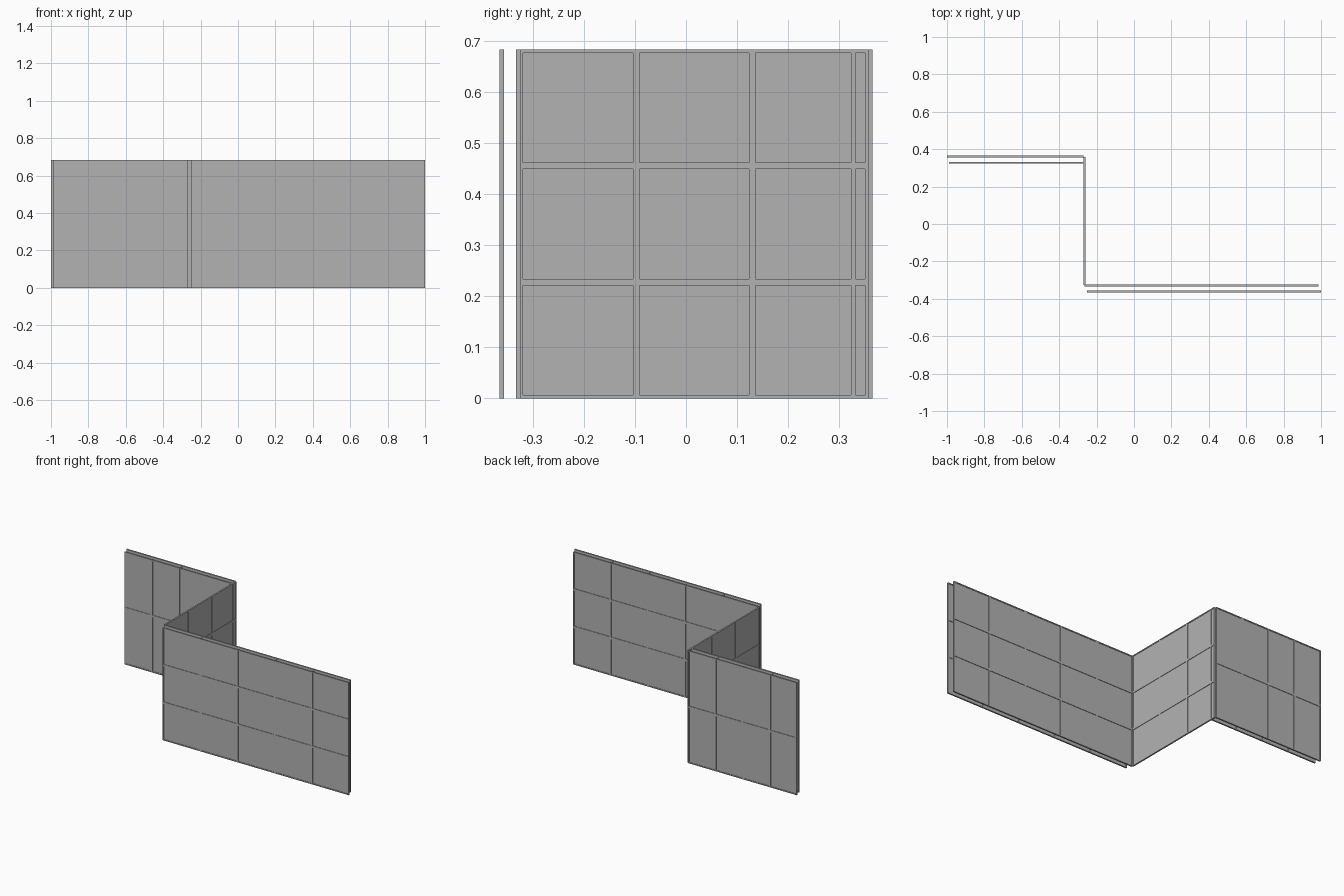
import bpy
import bmesh
from math import pi
from mathutils import Matrix

cube = bpy.data.objects.get("Cube")
if cube:
    bpy.data.objects.remove(cube, do_unlink=True)

HEIGHT = 0.683
FRAME_DEPTH = 0.009
PANE_DEPTH = 0.003
BAR_HALF = 0.009   # half the width of a bar between two panes

grey = bpy.data.materials.new("light_grey")
grey.use_nodes = True
colour = (0.45, 0.45, 0.45, 1)
grey.diffuse_color = colour
grey.node_tree.nodes["Principled BSDF"].inputs["Base Color"].default_value = colour


def add_sheet(name, bm, depth, place):
    """Turn a flat bmesh into a sheet of the given depth, centred on its plane."""
    mesh = bpy.data.meshes.new(name)
    bm.to_mesh(mesh)
    bm.free()
    mesh.materials.append(grey)
    obj = bpy.data.objects.new(name, mesh)
    bpy.context.collection.objects.link(obj)
    obj.matrix_world = place
    solid = obj.modifiers.new("depth", 'SOLIDIFY')
    solid.thickness = depth
    solid.offset = 0


def upright_grid(length, cols, rows):
    bm = bmesh.new()
    bmesh.ops.create_grid(bm, x_segments=cols, y_segments=rows, size=0.5)
    bmesh.ops.transform(bm, verts=bm.verts,
                        matrix=Matrix.Rotation(pi / 2, 4, 'X')
                        @ Matrix.Diagonal((length, HEIGHT, 1, 1)))
    return bm


def add_wall(name, x, y, length, cols, rows, turn=0.0):
    place = Matrix.Translation((x, y, HEIGHT / 2)) @ Matrix.Rotation(turn, 4, 'Z')
    # Frame: each cell is inset and its middle opened
    bm = upright_grid(length, cols, rows)
    cells = bm.faces[:]
    bmesh.ops.inset_individual(bm, faces=cells, thickness=BAR_HALF)
    bmesh.ops.delete(bm, geom=cells, context='FACES')
    add_sheet(name + "_frame", bm, FRAME_DEPTH, place)
    # Pane: one thin sheet set in the middle of the frame
    add_sheet(name + "_pane", upright_grid(length - BAR_HALF, 1, 1), PANE_DEPTH,
              place @ Matrix.Diagonal((1, 1, 1 - BAR_HALF / HEIGHT, 1)))


# Front and back walls are doubled, with a narrow gap between the layers
add_wall("front_outer", 0.375, -0.361, 1.25, 5, 3)
add_wall("front_inner", 0.361, -0.329, 1.25, 5, 3)
add_wall("back_outer", -0.635, 0.361, 0.73, 4, 2)
add_wall("back_inner", -0.625, 0.328, 0.73, 4, 2)
# Connecting wall
add_wall("middle", -0.265, 0.016, 0.683, 3, 3, pi / 2)
